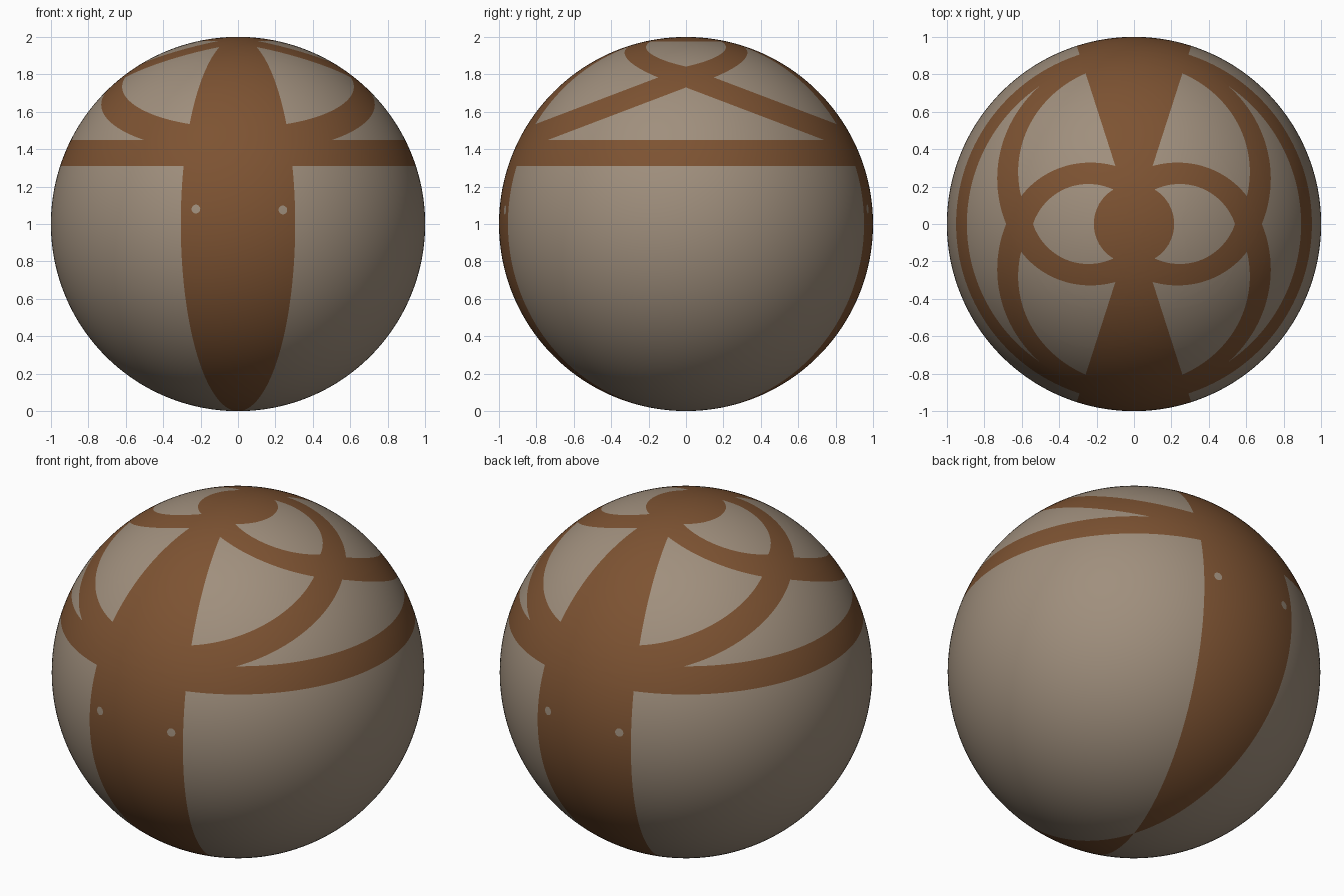
import bpy, bmesh, math
from mathutils import Vector

if "Cube" in bpy.data.objects:
    bpy.data.objects.remove(bpy.data.objects["Cube"])


def on_sphere(x, y):
    """Lift a top-view point onto the upper unit hemisphere."""
    return Vector((x, y, math.sqrt(1 - x * x - y * y)))


def plane3(a, b, c):
    """Plane (normal, offset) through three lifted points, facing up."""
    p, q, r = on_sphere(*a), on_sphere(*b), on_sphere(*c)
    n = (q - p).cross(r - p).normalized()
    if n.z < 0:
        n = -n
    return n, n.dot(p)


def material(name, rgb):
    m = bpy.data.materials.new(name)
    m.diffuse_color = (*rgb, 1)
    m.use_nodes = True
    m.node_tree.nodes["Principled BSDF"].inputs["Base Color"].default_value = m.diffuse_color
    return m


# Pattern borders, all as planes slicing the unit sphere
GORE = math.radians(17.8)                      # half angle of front/back stripe
RING = (0.31, 0.45)                            # horizontal band heights
CAP = math.sqrt(1 - 0.215 ** 2)                # round patch on top
SLOPE, ARC = 0.38, (0.73, 0.84)                # tilted side bands
PETAL_OUT = plane3((0.68, 0), (0.27, 0.327), (0.1, 0.31))
PETAL_IN = plane3((0.54, 0), (0.24, 0.214), (0.13, 0.193))
DOT = math.cos(0.024)
DOTS = []
for x, z in ((-0.225, 0.08), (0.24, 0.075)):
    y = math.sqrt(1 - x * x - z * z)
    DOTS += [Vector((x, -y, z)), Vector((-x, y, z))]

planes = [(Vector((0, 0, 1)), h) for h in (*RING, CAP)]
for s in (-1, 1):
    planes.append((Vector((math.cos(GORE), s * math.sin(GORE), 0)), 0))
    planes += [(Vector((0, s * SLOPE, 1)), h) for h in ARC]
    for t in (-1, 1):
        for n, d in (PETAL_OUT, PETAL_IN):
            planes.append((Vector((n.x * s, n.y * t, n.z)), d))


def is_stripe(p):
    if any(p.dot(d) > DOT for d in DOTS):
        return False
    q = Vector((abs(p.x), abs(p.y), p.z))
    return (q.x < q.y * math.tan(GORE)
            or RING[0] < q.z < RING[1]
            or q.z > CAP
            or ARC[0] < q.z + SLOPE * q.y < ARC[1]
            or (PETAL_OUT[0].dot(q) > PETAL_OUT[1]
                and PETAL_IN[0].dot(q) < PETAL_IN[1]))


# Ball, cut along every border
bm = bmesh.new()
bmesh.ops.create_uvsphere(bm, u_segments=192, v_segments=96, radius=1)


def cut(n, d, geom):
    bmesh.ops.bisect_plane(bm, geom=geom, dist=1e-5,
                           plane_co=n * (d / n.length_squared), plane_no=n)


for n, d in planes:
    cut(n, d, bm.verts[:] + bm.edges[:] + bm.faces[:])

# Small round dots: refine locally, then cut
for c in DOTS:
    near = [e for e in bm.edges if (e.verts[0].co - c).length < 0.07]
    bmesh.ops.subdivide_edges(bm, edges=near, cuts=3, use_grid_fill=True)
    for v in bm.verts:
        if (v.co - c).length < 0.12:
            v.co.normalize()
    faces = [f for f in bm.faces if (f.calc_center_median() - c).length < 0.1]
    edges = list({e for f in faces for e in f.edges})
    verts = list({v for f in faces for v in f.verts})
    cut(c, DOT, verts + edges + faces)

for v in bm.verts:
    v.co.normalize()
for f in bm.faces:
    f.smooth = True
    f.material_index = int(is_stripe(f.calc_center_median().normalized()))

mesh = bpy.data.meshes.new("striped_ball")
bm.to_mesh(mesh)
bm.free()
mesh.materials.append(material("warm grey", (0.35, 0.275, 0.205)))
mesh.materials.append(material("brown", (0.205, 0.086, 0.032)))
ball = bpy.data.objects.new("striped_ball", mesh)
ball.location.z = 1
bpy.context.collection.objects.link(ball)
